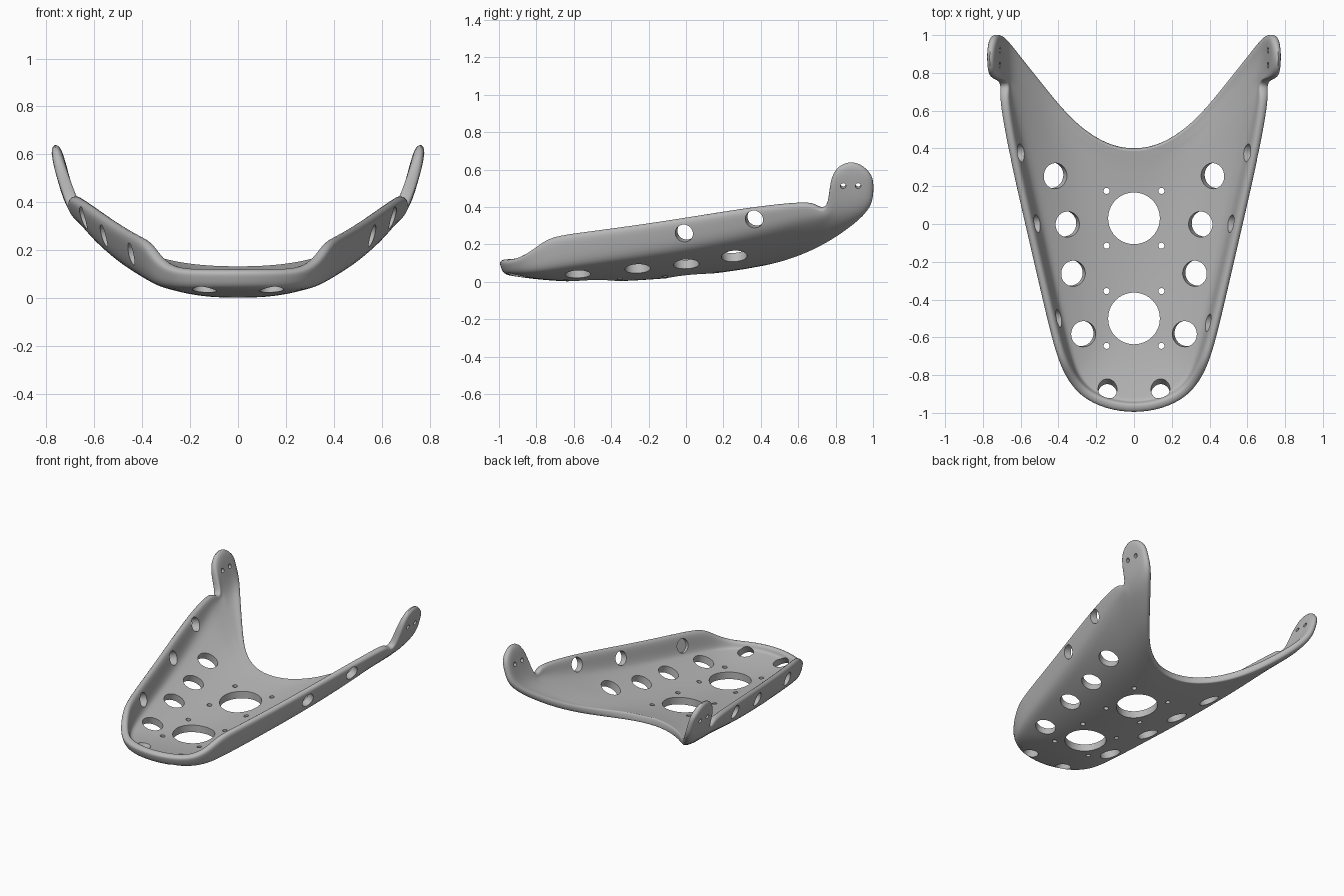
import bpy
import bmesh
from mathutils import Matrix, Vector

if "Cube" in bpy.data.objects:
    bpy.data.objects.remove(bpy.data.objects["Cube"], do_unlink=True)

THICKNESS = 0.05

# Stations round the outline: centreline y, fold point (x, y, z), rim point (x, y, z)
STATIONS = [
    (-.5, 0, -.985, .04, 0, -1.008, .112),
    (-.49, .15, -.962, .04, .155, -.985, .112),
    (-.48, .265, -.9, .04, .285, -.92, .115),
    (-.46, .335, -.82, .05, .355, -.83, .165),
    (-.43, .37, -.74, .065, .398, -.745, .235),
    (-.36, .405, -.62, .085, .44, -.62, .255),
    (-.2, .475, -.3, .13, .515, -.3, .295),
    (0, .54, 0, .175, .585, 0, .34),
    (.16, .62, .35, .25, .665, .35, .395),
    (.26, .675, .6, .32, .71, .6, .42),
    (.29, .69, .68, .335, .715, .685, .415),
    (.31, .695, .72, .34, .71, .715, .385),
    (.33, .70, .77, .345, .715, .76, .395),
    (.35, .71, .8, .355, .78, .77, .57),
    (.37, .72, .87, .365, .79, .84, .64),
    (.385, .725, .94, .38, .79, .93, .64),
    (.395, .72, 1.008, .40, .77, 1.005, .56),
]
ACROSS = [0, .2, .4, .55, .7, .88, 1]
UPWARD = [.6, 1]


def section(station):
    """One strip of points from the centreline, out to the fold, up to the rim."""
    cy = station[0]
    fold, rim = Vector(station[1:4]), Vector(station[4:7])
    back = max(0, cy) / .4
    cz = .105 * (cy + .5) ** 2
    points = []
    for u in ACROSS:
        arch = u ** 2.4 * (2.3 - 1.3 * u)
        y = cy + (fold.y - cy) * (u + (arch - u) * back)
        z = cz + (fold.z - cz) * u ** (2.2 + .6 * back)
        points.append(Vector((fold.x * u, y, z)))
    return points + [fold.lerp(rim, w) for w in UPWARD]


# Half of the outer skin, later mirrored and thickened
bm = bmesh.new()
rows = [[bm.verts.new(p) for p in section(s)] for s in STATIONS]
for a, b in zip(rows, rows[1:]):
    for i in range(len(a) - 1):
        bm.faces.new((a[i], b[i], b[i + 1], a[i + 1]))
mesh = bpy.data.meshes.new("skid_plate")
bm.to_mesh(mesh)
bm.free()
plate = bpy.data.objects.new("skid_plate", mesh)
bpy.context.collection.objects.link(plate)

mirror = plate.modifiers.new("mirror", 'MIRROR')
mirror.merge_threshold = .001
solid = plate.modifiers.new("thickness", 'SOLIDIFY')
solid.thickness = THICKNESS
solid.offset = -1
solid.use_even_offset = True
smooth = plate.modifiers.new("smooth", 'SUBSURF')
smooth.levels = smooth.render_levels = 2

# Cutters for every hole
cut = bmesh.new()


def drill(centre, radius, axis, length=.18):
    turn = Vector(axis).to_track_quat('Z', 'Y').to_matrix().to_4x4()
    bmesh.ops.create_cone(cut, cap_ends=True, segments=40, radius1=radius, radius2=radius,
                          depth=length, matrix=Matrix.Translation(centre) @ turn)


# Large drain holes, each with four bolt holes
for y in (.03, -.5):
    drill((0, y, .04), .137, (0, 0, 1), .4)
    for dx in (-.145, .145):
        for dy in (-.145, .145):
            drill((dx, y + dy, .06), .016, (0, 0, 1), .3)

for side in (-1, 1):
    # Row of round holes through the curved floor
    for x, y, z, slope in ((.42, .255, .175, .42), (.36, 0, .12, .36),
                           (.33, -.26, .09, .3), (.275, -.58, .06, .25)):
        drill((side * x, y, z), .068, (side * slope, .08, -1))
    # Holes through the side walls; one is only a pocket
    for x, y, z in ((.645, .365, .335), (.56, -.01, .26), (.44, -.51, .185)):
        if side > 0 and y < -.4:
            x, z = x - .1, z + .02
        drill((side * x, y, z), .048, (side, -.25, -.25), .16)
    # Slanted holes behind the front lip
    drill((side * .14, -.885, .06), .05, (0, -.5, -.85), .2)
    # Mounting holes in the ears
    for y in (.84, .92):
        drill((side * .75, y, .515), .015, (side, 0, -.25), .2)

cut_mesh = bpy.data.meshes.new("hole_cutter")
cut.to_mesh(cut_mesh)
cut.free()
cutter = bpy.data.objects.new("hole_cutter", cut_mesh)
bpy.context.collection.objects.link(cutter)
cutter.hide_render = True

holes = plate.modifiers.new("holes", 'BOOLEAN')
holes.operation = 'DIFFERENCE'
holes.solver = 'EXACT'
holes.object = cutter

bpy.ops.object.select_all(action='DESELECT')
bpy.context.view_layer.objects.active = plate
plate.select_set(True)
for name in [m.name for m in plate.modifiers]:
    bpy.ops.object.modifier_apply(modifier=name)
bpy.data.objects.remove(cutter, do_unlink=True)

# Plain grey finish
grey = bpy.data.materials.new("plain_grey")
grey.use_nodes = True
colour = (.48, .48, .48, 1)
grey.diffuse_color = colour
grey.node_tree.nodes["Principled BSDF"].inputs["Base Color"].default_value = colour
plate.data.materials.clear()
plate.data.materials.append(grey)
bpy.ops.object.shade_smooth_by_angle(angle=.6)
